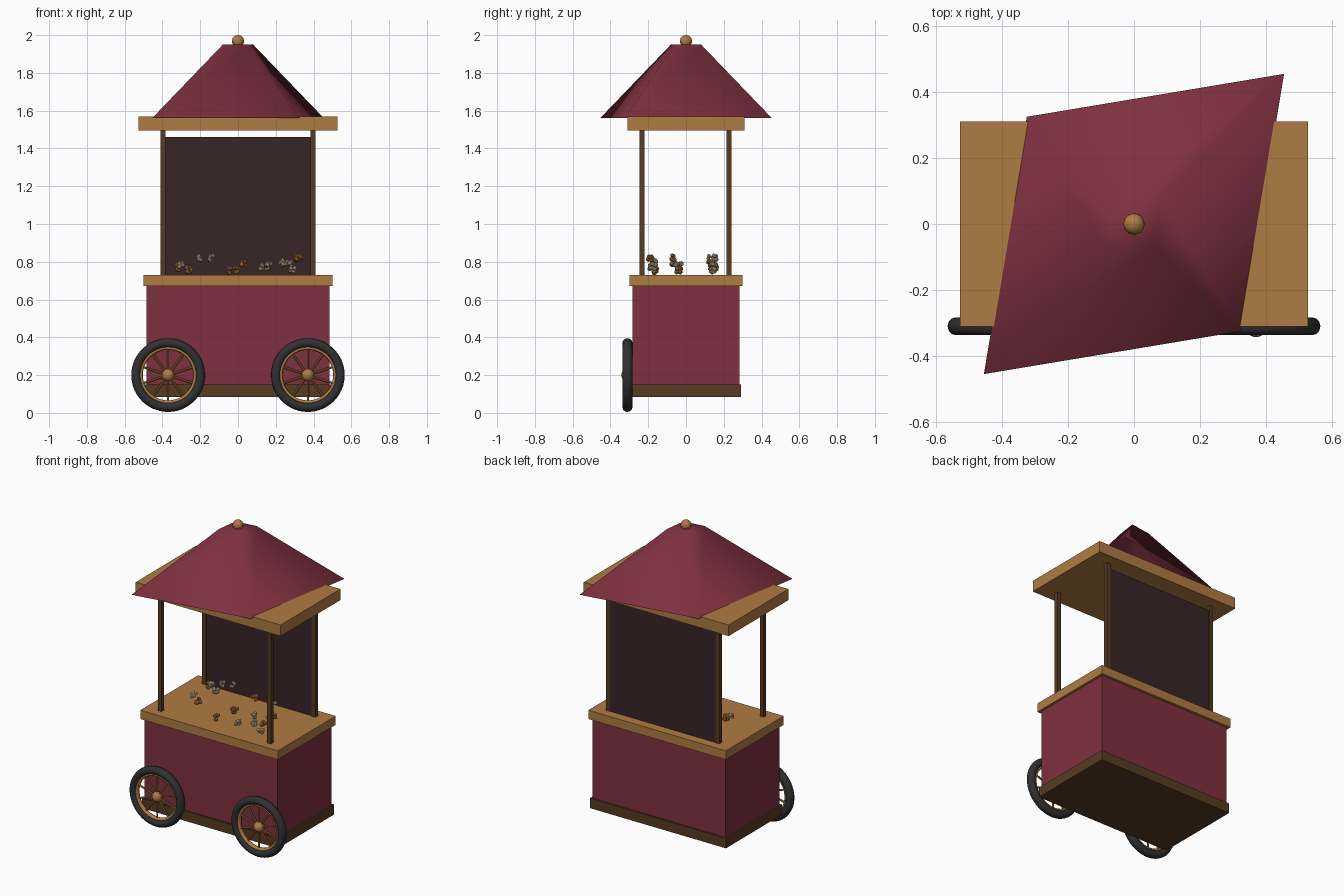
import bpy, bmesh, math, random
from mathutils import Vector, Matrix

if "Cube" in bpy.data.objects:
    bpy.data.objects.remove(bpy.data.objects["Cube"], do_unlink=True)
random.seed(4)


def material(name, r, g, b):
    m = bpy.data.materials.new(name)
    m.use_nodes = True
    m.diffuse_color = (r, g, b, 1)
    m.node_tree.nodes["Principled BSDF"].inputs["Base Color"].default_value = (r, g, b, 1)
    return m


red = material("wine red", 0.21, 0.03, 0.05)
wood = material("honey wood", 0.43, 0.2, 0.055)
dark_wood = material("dark wood", 0.095, 0.045, 0.016)
panel = material("dark panel", 0.038, 0.018, 0.02)
rubber = material("black rubber", 0.03, 0.03, 0.032)
cream = material("cream", 0.65, 0.5, 0.33)
caramel = material("caramel", 0.5, 0.2, 0.04)


def finish(name, bm, mat, smooth=False):
    mesh = bpy.data.meshes.new(name)
    bm.normal_update()
    for f in bm.faces:
        f.smooth = smooth
    bm.to_mesh(mesh)
    bm.free()
    mesh.materials.append(mat)
    ob = bpy.data.objects.new(name, mesh)
    bpy.context.collection.objects.link(ob)
    return ob


def box(name, mat, half_x, half_y, z0, z1, x=0, y=0):
    bm = bmesh.new()
    size = Matrix.Diagonal((2 * half_x, 2 * half_y, z1 - z0, 1))
    bmesh.ops.create_cube(bm, size=1, matrix=Matrix.Translation((x, y, (z0 + z1) / 2)) @ size)
    return finish(name, bm, mat)


def ball(name, mat, centre, radius):
    bm = bmesh.new()
    bmesh.ops.create_uvsphere(bm, u_segments=20, v_segments=12, radius=radius,
                              matrix=Matrix.Translation(centre))
    return finish(name, bm, mat, True)


def ring(name, mat, centre, major, minor, depth, around=48, sides=12):
    """Torus whose axis runs along y; depth is its half width in y."""
    bm = bmesh.new()
    loops = []
    for i in range(around):
        a = math.tau * i / around
        loop = []
        for j in range(sides):
            b = math.tau * j / sides
            r = major + minor * math.cos(b)
            p = Vector((r * math.cos(a), depth * math.sin(b), r * math.sin(a)))
            loop.append(bm.verts.new(p + centre))
        loops.append(loop)
    for i in range(around):
        p, q = loops[i], loops[(i + 1) % around]
        for j in range(sides):
            k = (j + 1) % sides
            bm.faces.new((p[j], p[k], q[k], q[j]))
    bmesh.ops.recalc_face_normals(bm, faces=bm.faces)
    return finish(name, bm, mat, True)


# Cabinet, counter and canopy slab
box("base_plinth", dark_wood, 0.495, 0.292, 0.085, 0.15)
box("cabinet", red, 0.484, 0.282, 0.15, 0.672)
box("counter", wood, 0.5, 0.3, 0.672, 0.73)
box("canopy_slab", wood, 0.527, 0.31, 1.495, 1.568)

# Posts and back panel
for side, x in (("left", 0.398), ("right", -0.398)):
    for end, y in (("front", -0.232), ("back", 0.228)):
        box(f"{end}_{side}_post", dark_wood, 0.0135, 0.0135, 0.73, 1.495, x, y)
box("back_panel", panel, 0.387, 0.009, 0.73, 1.46, 0, 0.23)

# Skewed roof: an open sheet with a small flat cap
bm = bmesh.new()
rings = []
for near, far, z in ((0.325, 0.455, 1.56), (0.06, 0.08, 1.95)):
    corners = ((far, far), (-near, near), (-far, -far), (near, -near))
    rings.append([bm.verts.new((x, y, z)) for x, y in corners])
low, high = rings
for i in range(4):
    j = (i + 1) % 4
    bm.faces.new((low[i], low[j], high[j], high[i]))
bm.faces.new(high)
finish("roof", bm, red, True)
ball("roof_finial", wood, (0, 0, 1.968), 0.032)

# Wheels on the front side
for side, x in (("left", 0.37), ("right", -0.37)):
    centre = Vector((x, -0.31, 0.2))
    ring(f"{side}_tyre", rubber, centre, 0.17, 0.025, 0.027)
    ring(f"{side}_rim", wood, centre, 0.144, 0.01, 0.016, sides=8)
    ball(f"{side}_hub", wood, centre, 0.033)
    bm = bmesh.new()
    spokes = 10
    for i in range(spokes):
        turn = Matrix.Rotation(math.tau * i / spokes, 4, "Y")
        bmesh.ops.create_cone(bm, cap_ends=True, segments=8, radius1=0.006, radius2=0.006, depth=0.14,
                              matrix=Matrix.Translation(centre) @ turn @ Matrix.Translation((0, 0, 0.075)))
    spoke_ob = finish(f"{side}_spokes", bm, wood)

# Popped snacks on the counter, each a cluster of small faceted lumps
snacks = {
    cream: [(-0.30, -0.03, 0.78), (-0.30, 0.15, 0.78), (-0.26, 0.14, 0.757), (-0.20, 0.13, 0.82),
            (-0.14, 0.15, 0.82), (0.12, -0.18, 0.772), (0.15, -0.05, 0.775), (0.17, 0.14, 0.775),
            (0.24, -0.17, 0.795), (0.27, -0.06, 0.795), (0.29, -0.18, 0.757)],
    caramel: [(-0.32, 0.155, 0.77), (-0.26, -0.04, 0.757), (-0.04, -0.165, 0.755), (-0.01, -0.04, 0.757),
              (0.03, 0.13, 0.79), (0.02, -0.06, 0.79), (0.32, -0.19, 0.82), (0.32, -0.07, 0.82)],
}
for mat, spots in snacks.items():
    bm = bmesh.new()
    for spot in spots:
        for i in range(7):
            offset = Vector([random.uniform(-1, 1) for _ in range(3)]).normalized() * 0.015
            bmesh.ops.create_icosphere(bm, subdivisions=1, radius=random.uniform(0.01, 0.014),
                                       matrix=Matrix.Translation(Vector(spot) + offset))
    finish(f"{mat.name}_snacks", bm, mat)
